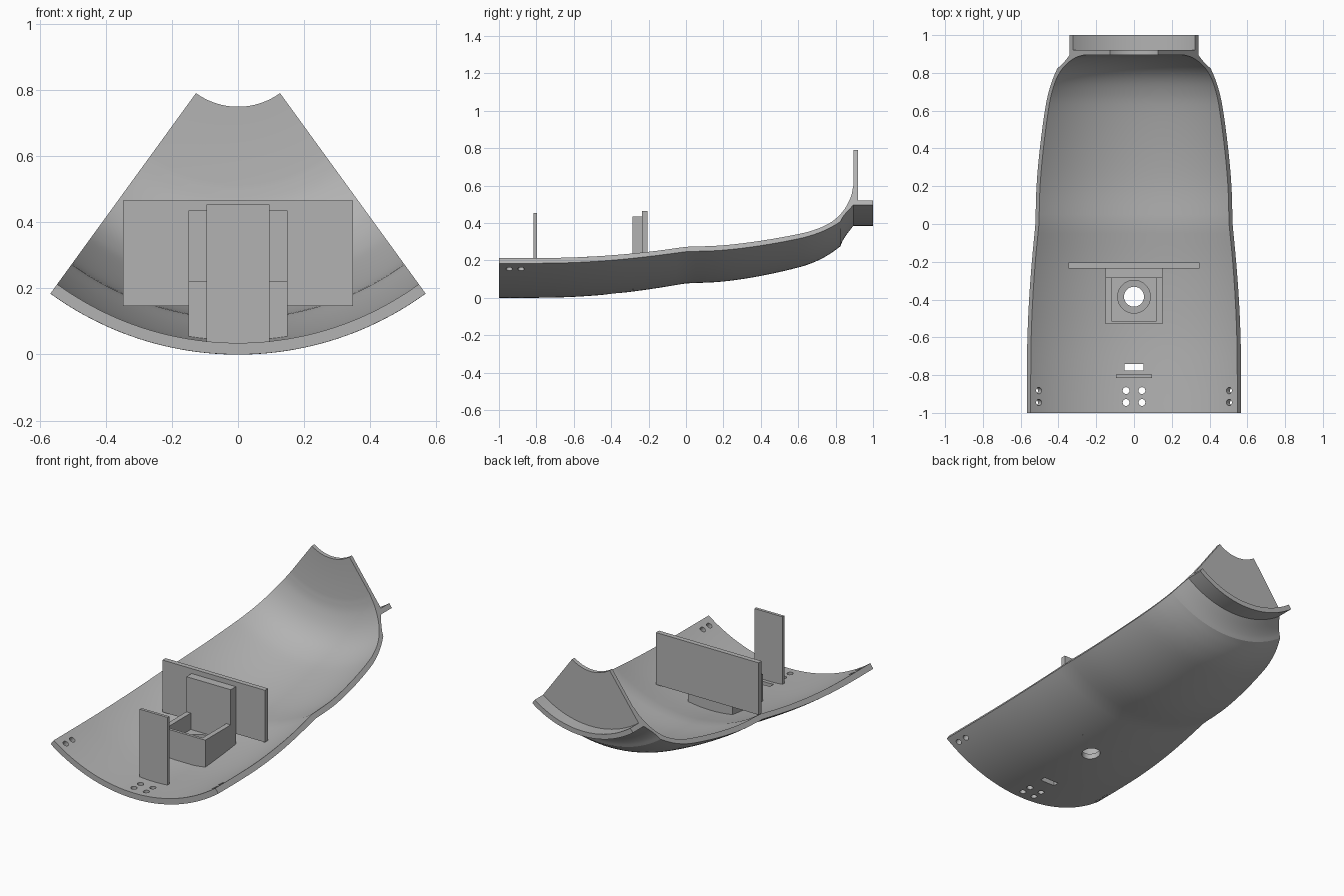
import bpy, bmesh, math
from mathutils import Vector, Matrix

if "Cube" in bpy.data.objects:
    bpy.data.objects.remove(bpy.data.objects["Cube"], do_unlink=True)

AXIS_Z = 0.965              # height of the sweep axis
HALF = math.radians(36)     # half of the swept angle

grey = bpy.data.materials.new("plain grey")
grey.use_nodes = True
COLOUR = (0.45, 0.45, 0.45, 1)
grey.diffuse_color = COLOUR
grey.node_tree.nodes["Principled BSDF"].inputs["Base Color"].default_value = COLOUR


def make_object(name, bm):
    bmesh.ops.recalc_face_normals(bm, faces=bm.faces)
    mesh = bpy.data.meshes.new(name)
    bm.to_mesh(mesh)
    bm.free()
    obj = bpy.data.objects.new(name, mesh)
    bpy.context.collection.objects.link(obj)
    mesh.materials.append(grey)
    return obj


def box(name, x, y, z):
    bm = bmesh.new()
    bmesh.ops.create_cube(bm, size=1)
    for v in bm.verts:
        v.co = [lo + (c + 0.5) * (hi - lo) for c, (lo, hi) in zip(v.co, (x, y, z))]
    return make_object(name, bm)


def cylinder(name, centre, radius, depth, tilt=0):
    bm = bmesh.new()
    place = Matrix.Translation(centre) @ Matrix.Rotation(tilt, 4, 'Y')
    bmesh.ops.create_cone(bm, cap_ends=True, segments=32, radius1=radius,
                          radius2=radius, depth=depth, matrix=place)
    return make_object(name, bm)


def cut(target, cutters):
    bpy.context.view_layer.objects.active = target
    for cutter in cutters:
        cutter.hide_render = True
        mod = target.modifiers.new("cut", 'BOOLEAN')
        mod.operation = 'DIFFERENCE'
        mod.solver = 'EXACT'
        mod.object = cutter
        bpy.ops.object.modifier_apply(modifier=mod.name)
        bpy.data.objects.remove(cutter, do_unlink=True)


def smooth_path(points, steps=4):
    # Catmull-Rom curve through (y, radius) points
    p = [Vector(q) for q in points]
    p = [2 * p[0] - p[1]] + p + [2 * p[-1] - p[-2]]
    out = []
    for a, b, c, d in zip(p, p[1:], p[2:], p[3:]):
        for i in range(steps):
            t = i / steps
            out.append(0.5 * (2 * b + (c - a) * t + (2 * a - 5 * b + 4 * c - d) * t ** 2
                              + (3 * b - a - 3 * c + d) * t ** 3))
    return out + [p[-2]]


# Shell: closed wall profile swept through a sector
outer_front = [(-1, .965), (-.8, .965), (-.6, .96), (-.4, .945), (-.2, .92), (0, .888)]
outer_back = [(0, .888), (.2, .878), (.4, .848), (.6, .803), (.7, .768), (.77, .73), (.825, .69)]
neck = [(.825, .69), (.838, .66), (.86, .625), (.895, .58)]
collar = [(1, .58), (1, .55), (.92, .55), (.92, .216), (.895, .216)]
inner_back = [(.895, .45), (.88, .53), (.84, .62), (.78, .69), (.7, .738), (.6, .772),
              (.4, .816), (.2, .846), (0, .856)]
inner_front = [(0, .856), (-.2, .889), (-.4, .912), (-.6, .926), (-.8, .93), (-1, .93)]
profile = []
for part in (outer_front, outer_back, neck):
    profile += smooth_path(part)[:-1]
profile += [Vector(neck[-1])] + [Vector(q) for q in collar]
profile += smooth_path(inner_back)[:-1] + smooth_path(inner_front)

bm = bmesh.new()
SEGMENTS = 48
rings = []
for i in range(SEGMENTS + 1):
    a = HALF * (2 * i / SEGMENTS - 1)
    rings.append([bm.verts.new((r * math.sin(a), y, AXIS_Z - r * math.cos(a)))
                  for y, r in profile])
n = len(profile)
for r0, r1 in zip(rings, rings[1:]):
    for j in range(n):
        k = (j + 1) % n
        bm.faces.new((r0[j], r0[k], r1[k], r1[j]))
bm.faces.new(rings[0])
bm.faces.new(rings[-1])
shell = make_object("shell", bm)

# Drilled holes and slot in the shell
HOLE_Y = -.385
cutters = [cylinder("drain_cutter", (0, HOLE_Y, 0), .053, .4),
           box("slot_cutter", (-.05, .05), (-.775, -.74), (-.2, .2))]
for y in (-.882, -.945):
    for side in (-1, 1):
        cutters.append(cylinder("front_hole_cutter", (side * .042, y, 0), .018, .3))
        a = side * math.radians(32.8)
        centre = (.947 * math.sin(a), y, AXIS_Z - .947 * math.cos(a))
        cutters.append(cylinder("rim_hole_cutter", centre, .017, .2, -a))
cut(shell, cutters)

# Upright plates
box("front_plate", (-.095, .095), (-.815, -.797), (.02, .453))
box("wide_panel", (-.347, .347), (-.235, -.205), (.147, .465))
box("tray_back", (-.15, .15), (-.285, -.235), (.055, .435))

# Open tray with a round seat in its floor
tray = box("tray", (-.15, .15), (-.53, -.28), (.045, .22))
cut(tray, [box("tray_cutter", (-.12, .12), (-.513, -.285), (.12, .4)),
           cylinder("seat_cutter", (0, HOLE_Y, .1), .087, .4)])

# Smooth shading on curved parts
bpy.ops.object.select_all(action='DESELECT')
for obj in (shell, tray):
    obj.select_set(True)
bpy.context.view_layer.objects.active = shell
bpy.ops.object.shade_smooth_by_angle(angle=math.radians(25))
